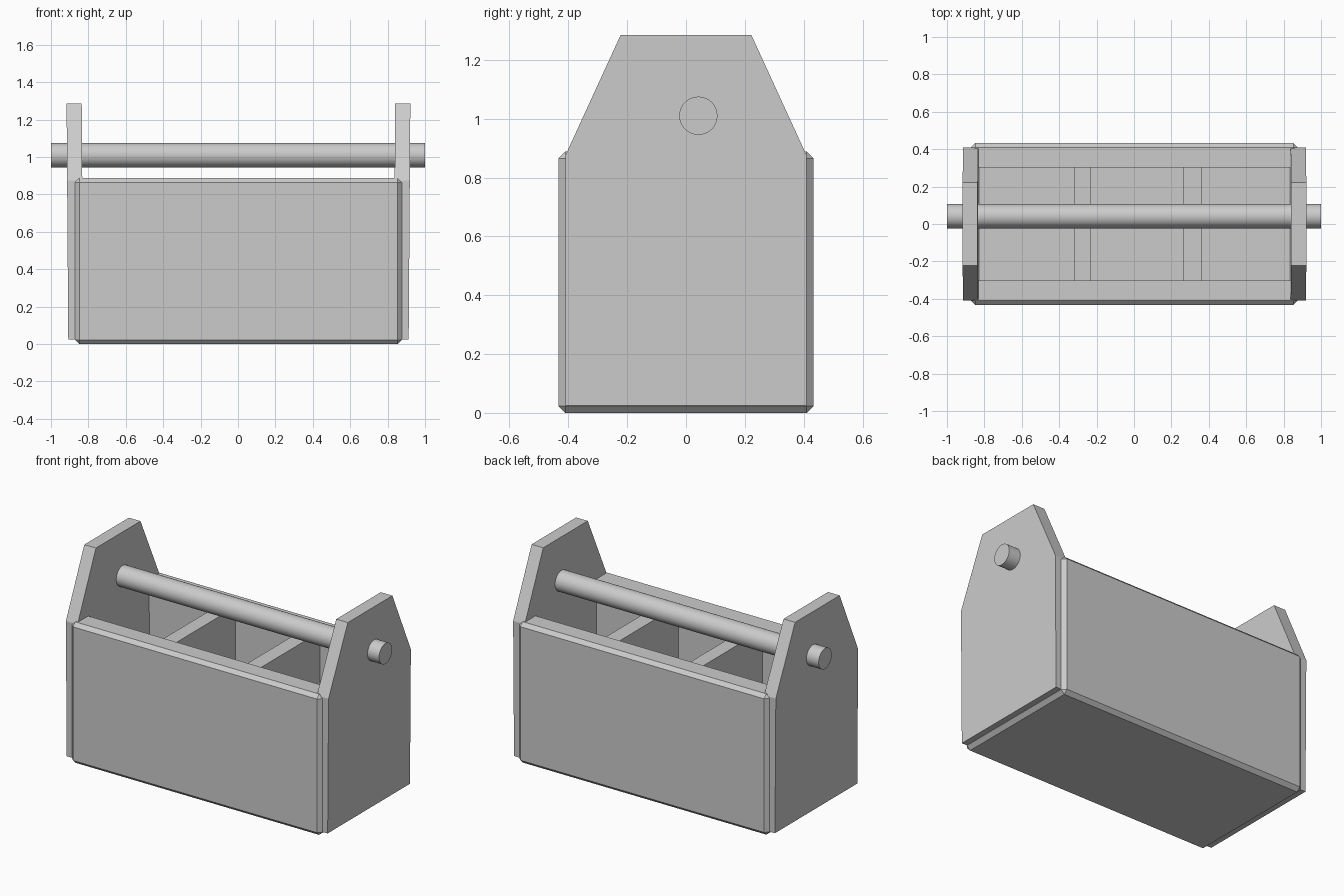
import bpy, bmesh
from math import pi, copysign
from mathutils import Vector, Matrix

if "Cube" in bpy.data.objects:
    bpy.data.objects.remove(bpy.data.objects["Cube"])

CX = 0.0025  # slight offset of the box along x


def add_object(name, bm):
    bmesh.ops.recalc_face_normals(bm, faces=bm.faces)
    mesh = bpy.data.meshes.new(name)
    bm.to_mesh(mesh)
    bm.free()
    ob = bpy.data.objects.new(name, mesh)
    bpy.context.collection.objects.link(ob)
    return ob


def box(lo, hi):
    bm = bmesh.new()
    lo, hi = Vector(lo), Vector(hi)
    bmesh.ops.create_cube(bm, size=1)
    bmesh.ops.scale(bm, vec=hi - lo, verts=bm.verts)
    bmesh.ops.translate(bm, vec=(lo + hi) / 2, verts=bm.verts)
    return bm


# Chamfered box body, hollowed from the top
bm = box((CX - 0.873, -0.433, 0), (CX + 0.873, 0.433, 0.888))
bmesh.ops.bevel(bm, geom=bm.edges[:], offset=0.023, segments=1, affect='EDGES')
top = max(bm.faces, key=lambda f: f.calc_center_median().z)
bmesh.ops.inset_region(bm, faces=[top], thickness=0.003)
for v in top.verts:
    v.co.x = CX + copysign(0.846, v.co.x - CX)
    v.co.y = copysign(0.303, v.co.y)
floor = bmesh.ops.extrude_discrete_faces(bm, faces=[top])["faces"][0]
for v in floor.verts:
    v.co.z = 0.1
add_object("box_body", bm)

# Dividers between the three compartments
for name, x0, x1 in (("divider_left", -0.32, -0.23), ("divider_right", 0.265, 0.36)):
    add_object(name, box((x0, -0.31, 0.08), (x1, 0.31, 0.876)))

# Tapered end panels, leaning very slightly outwards
profile = [(-0.41, 0.025), (0.41, 0.025), (0.41, 0.875),
           (0.222, 1.285), (-0.222, 1.285), (-0.41, 0.875)]
for name, s in (("end_panel_left", -1), ("end_panel_right", 1)):
    bm = bmesh.new()
    verts = [bm.verts.new((CX + s * (0.838 - 0.009 * (1.285 - z) / 1.26), y, z))
             for y, z in profile]
    face = bm.faces.new(verts)
    ext = bmesh.ops.extrude_face_region(bm, geom=[face])["geom"]
    bmesh.ops.translate(bm, vec=(s * 0.081, 0, 0),
                        verts=[g for g in ext if isinstance(g, bmesh.types.BMVert)])
    add_object(name, bm)

# Round carrying handle through both end panels
bm = bmesh.new()
bmesh.ops.create_cone(bm, cap_ends=True, segments=32, radius1=0.065, radius2=0.065, depth=2,
                      matrix=Matrix.Translation((0, 0.042, 1.01)) @ Matrix.Rotation(pi / 2, 4, 'Y'))
handle = add_object("handle", bm)
bpy.context.view_layer.objects.active = handle
handle.select_set(True)
bpy.ops.object.shade_smooth_by_angle()
